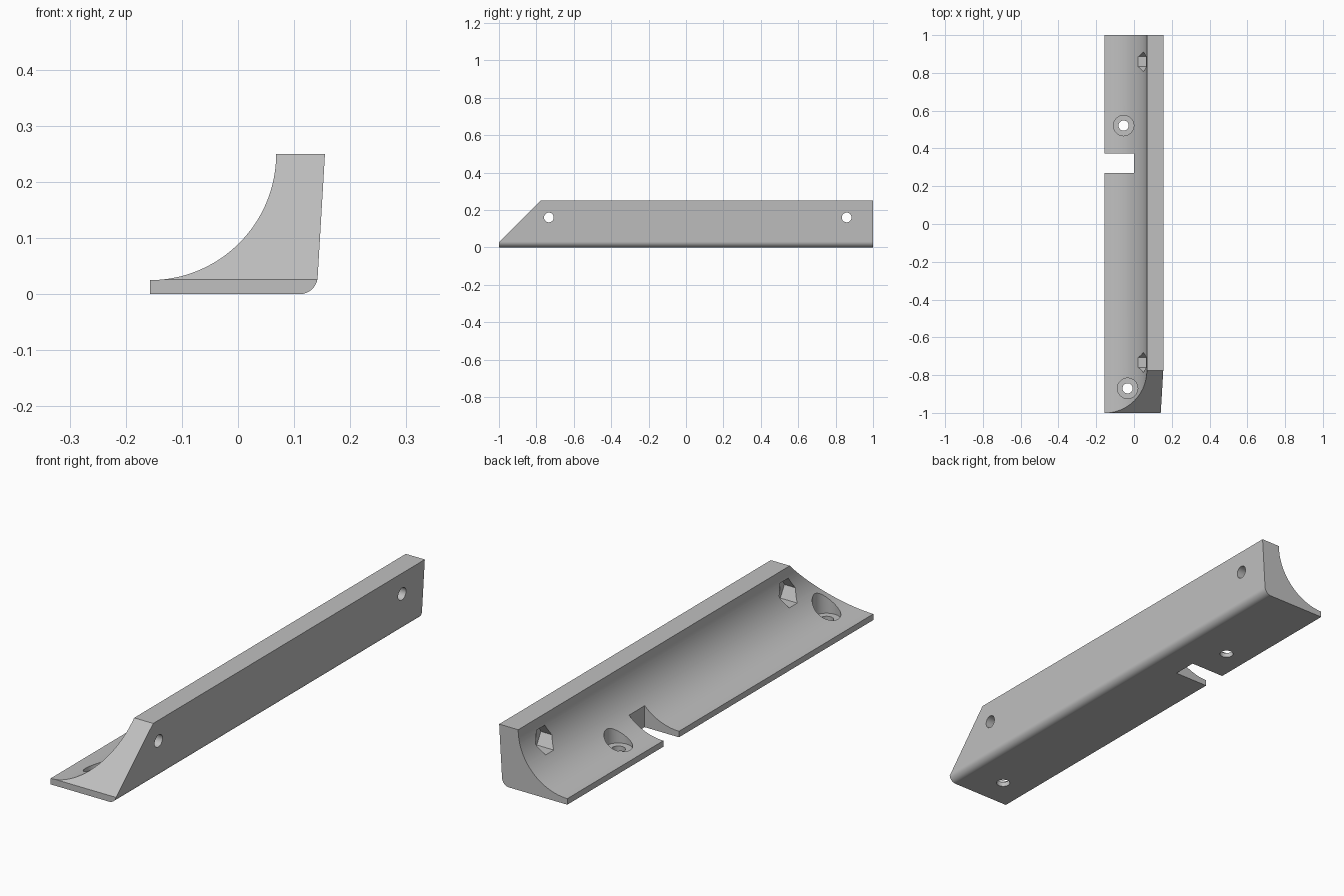
import bpy, bmesh, math
from mathutils import Matrix, Vector

cube = bpy.data.objects.get("Cube")
if cube:
    bpy.data.objects.remove(cube, do_unlink=True)

grey = bpy.data.materials.new("plain grey")
grey.use_nodes = True
colour = (0.53, 0.53, 0.53, 1)
grey.diffuse_color = colour
grey.node_tree.nodes["Principled BSDF"].inputs["Base Color"].default_value = colour


def new_object(name, bm):
    bmesh.ops.recalc_face_normals(bm, faces=bm.faces)
    mesh = bpy.data.meshes.new(name)
    bm.to_mesh(mesh)
    bm.free()
    obj = bpy.data.objects.new(name, mesh)
    bpy.context.collection.objects.link(obj)
    mesh.materials.append(grey)
    return obj


def arc(cx, cz, r, start, end, steps):
    angles = [math.radians(start + (end - start) * i / steps) for i in range(steps + 1)]
    return [(cx + r * math.cos(a), cz + r * math.sin(a)) for a in angles]


def prism(name, profile, y0, y1):
    """Extrude an x-z profile along y."""
    bm = bmesh.new()
    face = bm.faces.new([bm.verts.new((x, y0, z)) for x, z in profile])
    moved = bmesh.ops.extrude_face_region(bm, geom=[face])["geom"]
    verts = [v for v in moved if isinstance(v, bmesh.types.BMVert)]
    bmesh.ops.translate(bm, verts=verts, vec=(0, y1 - y0, 0))
    return new_object(name, bm)


def rod(name, start, end, radius, sides):
    """Cylinder between two points."""
    a, b = Vector(start), Vector(end)
    turn = Vector((0, 0, 1)).rotation_difference(b - a).to_matrix().to_4x4()
    bm = bmesh.new()
    bmesh.ops.create_cone(bm, cap_ends=True, segments=sides, radius1=radius, radius2=radius,
                          depth=(b - a).length, matrix=Matrix.Translation((a + b) / 2) @ turn)
    return new_object(name, bm)


# Rail: flat base, rounded outer corner, leaning wall and concave inner cove
W, H, LIP, R = 0.157, 0.25, 0.025, 0.225
profile = [(-W, 0)] + arc(0.11, 0.032, 0.032, -90, -3, 12) + [(0.155, H)]
profile += arc(-W, H, R, 0, -90, 48)
rail = prism("cove_rail", profile, -1, 1)

# Slanted front end
bm = bmesh.new()
bm.from_mesh(rail.data)
cut = bmesh.ops.bisect_plane(bm, geom=bm.verts[:] + bm.edges[:] + bm.faces[:],
                             plane_co=(0, -1, LIP + 0.001), plane_no=(0, -1, 1), clear_outer=True)
rim = [e for e in cut["geom_cut"] if isinstance(e, bmesh.types.BMEdge)]
bmesh.ops.contextual_create(bm, geom=rim)
bmesh.ops.recalc_face_normals(bm, faces=bm.faces)
bm.to_mesh(rail.data)
bm.free()

cutters = []
# Wall bolt holes with hexagonal nut pockets on the cove side
for y in (-0.733, 0.859):
    cutters.append(rod("bolt_hole_cutter", (-0.1, y, 0.16), (0.2, y, 0.16), 0.026, 32))
    pocket = rod("nut_pocket_cutter", (-0.1, y, 0.16), (0.1, y, 0.16), 0.053, 6)
    # Point the hexagon corners along the rail
    pocket.data.update()
    spread = max(v.co.y - y for v in pocket.data.vertices)
    if spread < 0.05:
        spin = (Matrix.Translation((0, y, 0.16)) @ Matrix.Rotation(math.pi / 6, 4, "X")
                @ Matrix.Translation((0, -y, -0.16)))
        pocket.data.transform(spin)
    cutters.append(pocket)

# Base screw holes with round counterbores
for x, y in ((-0.055, 0.521), (-0.034, -0.87)):
    cutters.append(rod("screw_hole_cutter", (x, y, -0.1), (x, y, 0.15), 0.027, 32))
    cutters.append(rod("counterbore_cutter", (x, y, 0.02), (x, y, 0.24), 0.054, 48))

# Rectangular notch in the lip
cutters.append(prism("notch_cutter", [(-0.3, -0.1), (0, -0.1), (0, 0.4), (-0.3, 0.4)], 0.27, 0.372))

for cutter in cutters:
    cutter.hide_render = True
    mod = rail.modifiers.new(cutter.name, "BOOLEAN")
    mod.operation = "DIFFERENCE"
    mod.solver = "EXACT"
    mod.object = cutter

# Apply the cuts and remove the helpers
bpy.context.view_layer.update()
bpy.ops.object.select_all(action="DESELECT")
rail.select_set(True)
bpy.context.view_layer.objects.active = rail
for mod in list(rail.modifiers):
    bpy.ops.object.modifier_apply(modifier=mod.name)
for cutter in cutters:
    bpy.data.objects.remove(cutter, do_unlink=True)

bpy.ops.object.shade_smooth_by_angle(angle=math.radians(25))
weighted = rail.modifiers.new("even_shading", "WEIGHTED_NORMAL")
weighted.keep_sharp = True
